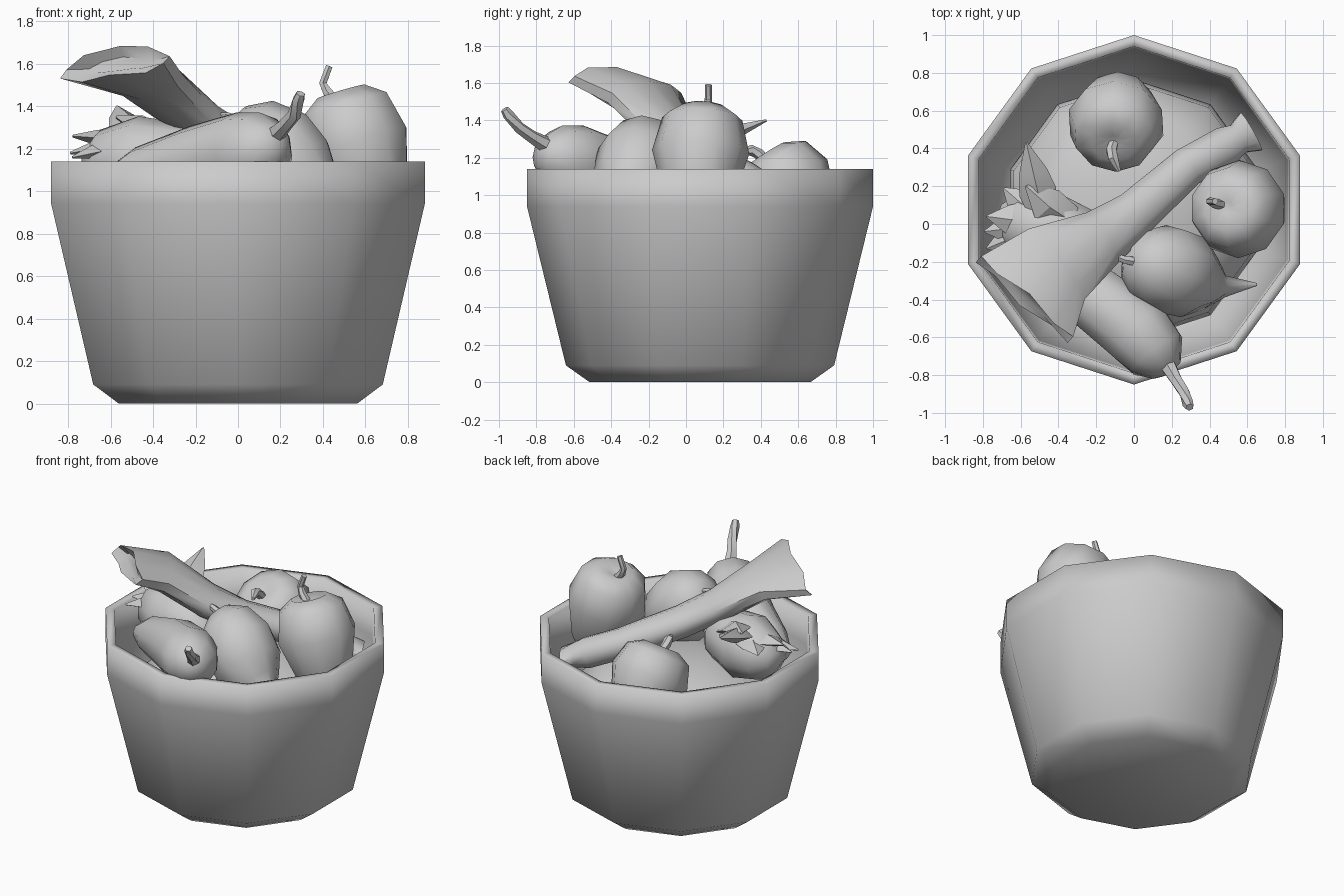
import bpy, bmesh, math
from mathutils import Vector


def loft(name, rings, sides=10, angle=35, jag=0.0):
    """Skin rings (x, y, z, half width, half height) along a path, capped at both ends."""
    pts = [Vector(r[:3]) for r in rings]
    bm = bmesh.new()
    prev, loops = None, []
    for i, r in enumerate(rings):
        t = (pts[min(i + 1, len(pts) - 1)] - pts[max(i - 1, 0)]).normalized()
        if t.length < 0.5:
            t = prev.copy()
        if prev and t.dot(prev) < 0:
            t = -t
        prev = t
        ref = Vector((0, 1, 0)) if abs(t.z) > 0.75 else Vector((0, 0, 1))
        side = t.cross(ref).normalized()
        up = side.cross(t)
        w, h = r[3], r[-1]
        loop = []
        for k in range(sides):
            a = math.pi / 2 + k * math.tau / sides
            p = pts[i] + side * w * math.cos(a) + up * h * math.sin(a)
            if jag and i == len(rings) - 2:
                p += t * (jag if k % 2 else -jag)
            loop.append(bm.verts.new(p))
        loops.append(loop)
    for a, b in zip(loops, loops[1:]):
        for k in range(sides):
            n = (k + 1) % sides
            bm.faces.new((a[k], a[n], b[n], b[k]))
    bm.faces.new(loops[0][::-1])
    bm.faces.new(loops[-1])
    bmesh.ops.recalc_face_normals(bm, faces=bm.faces)
    me = bpy.data.meshes.new(name)
    bm.to_mesh(me)
    bm.free()
    me.shade_smooth()
    me.set_sharp_from_angle(angle=math.radians(angle))
    ob = bpy.data.objects.new(name, me)
    bpy.context.collection.objects.link(ob)
    return ob


def body(name, start, end, profile, sides=10):
    """Round body: profile of (position along axis, radius)."""
    a, b = Vector(start), Vector(end)
    return loft(name, [(*a.lerp(b, t), r) for t, r in profile], sides, 60)


def upright(name, profile, angle):
    return loft(name, [(0, 0.075, z, r) for z, r in profile], 10, angle)


# Ten-sided tub with a flat lip, and the mound filling it
upright("tub", [(0, .59), (.09, .717), (.94, .925), (1.14, .925),
                (1.139, .865), (.94, .855), (.10, .69)], 100)
upright("filling", [(.12, .6), (.5, .69), (.78, .67), (.93, .48), (1.0, .2)], 60)

# Two bell peppers with shallow dimpled tops
pepper = [(0, .10), (.2, .18), (.62, .26), (.9, .215), (1.0, .12), (.96, .03)]
body("right_pepper", (.67, .06, .84), (.485, .09, 1.47), pepper)
body("back_pepper", (-.07, .71, .78), (-.11, .43, 1.22), pepper)
loft("right_pepper_stem", [(.48, .10, 1.40, .03), (.42, .11, 1.47, .025),
                           (.40, .12, 1.51, .02), (.43, .12, 1.59, .018)], 6)
loft("back_pepper_stem", [(-.10, .46, 1.15, .025), (-.12, .39, 1.22, .03),
                          (-.11, .35, 1.24, .03), (-.08, .28, 1.23, .012)], 6)

# Beet with root tail and stub
loft("beet", [(-.01, -.20, 1.34, .08), (.05, -.21, 1.29, .18), (.16, -.24, 1.19, .24),
              (.27, -.27, 1.07, .23), (.38, -.31, .98, .15), (.48, -.33, .93, .06),
              (.65, -.32, .9, .008)], 10, 50)
loft("beet_stem", [(.02, -.2, 1.32, .03), (-.05, -.19, 1.35, .022),
                   (-.12, -.16, 1.35, .018)], 6)

# Long squash in front with bent stem
loft("squash", [(-.60, -.22, 1.05, .06), (-.46, -.27, 1.08, .13), (-.2, -.40, 1.13, .18),
                (.02, -.57, 1.18, .195), (.12, -.69, 1.205, .17),
                (.17, -.77, 1.23, .09), (.18, -.79, 1.235, .03)], 10, 50)
loft("squash_stem", [(.18, -.75, 1.27, .045), (.22, -.82, 1.31, .035),
                     (.265, -.89, 1.36, .032), (.285, -.95, 1.43, .03),
                     (.295, -.97, 1.46, .022)], 6)

# Leek: small root end, slim shaft, wide flattened jagged top drooping to the left
leek = loft("leek", [(.62, .49, .97, .12, .05), (.55, .45, .99, .085, .08),
                     (.48, .41, 1.01, .11, .10), (.28, .30, 1.09, .11, .10),
                     (0, .05, 1.22, .13, .10), (-.18, -.08, 1.33, .165, .10),
                     (-.42, -.22, 1.52, .25, .10), (-.58, -.40, 1.62, .34, .075),
                     (-.56, -.38, 1.60, .22, .04)], 10, 50, jag=.015)
for v in leek.data.vertices:
    v.co.z -= .28 * max(0, -.58 - v.co.x)

# Leafy vegetable under the leek: body plus a fan of pointed leaves
body("leafy_body", (-.72, .05, 1.13), (-.08, -.16, 1.14),
     [(0, .06), (.12, .16), (.4, .22), (.75, .18), (1, .06)])
tips = [(-.57, .43, 1.40), (-.69, .19, 1.22), (-.78, .04, 1.26),
        (-.79, -.04, 1.18), (-.78, -.13, 1.16)]
root = Vector((-.47, 0, 1.24))
for i, tip in enumerate(tips):
    e = Vector(tip)
    rows = [(0, .06, .04), (.4, .10, .05), (.65, .075, .035), (1, .006, .006)]
    loft(f"leaf_{i + 1}", [(*root.lerp(e, t), w, h) for t, w, h in rows], 4, 25)
loft("inner_leaf", [(-.34, .02, 1.24, .08, .05), (-.46, .1, 1.31, .10, .05),
                    (-.57, .2, 1.35, .01, .01)], 4, 25)
